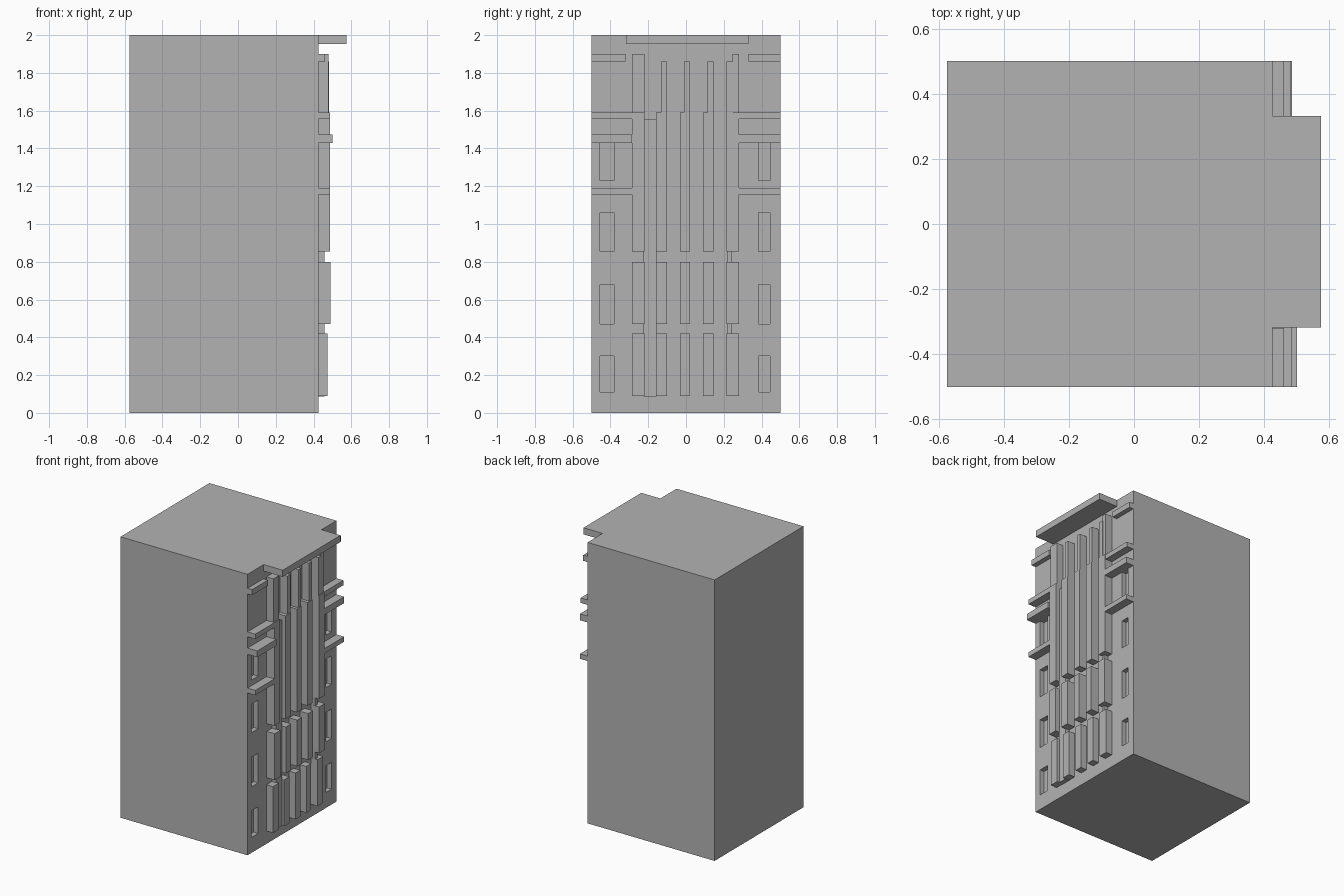
import bpy
import bmesh

if "Cube" in bpy.data.objects:
    bpy.data.objects.remove(bpy.data.objects["Cube"])

stone = bpy.data.materials.new("grey_stone")
stone.use_nodes = True
grey = (0.45, 0.45, 0.45, 1)
stone.diffuse_color = grey
stone.node_tree.nodes["Principled BSDF"].inputs["Base Color"].default_value = grey

FACE = 0.425   # x of the facade plane
SINK = 0.01    # how far added parts sink into the wall


def boxes(name, spans):
    """One object made of boxes given as (x0, x1, y0, y1, z0, z1)."""
    bm = bmesh.new()
    for x0, x1, y0, y1, z0, z1 in spans:
        cube = bmesh.ops.create_cube(bm, size=1)["verts"]
        for v in cube:
            v.co = (x0 if v.co.x < 0 else x1,
                    y0 if v.co.y < 0 else y1,
                    z0 if v.co.z < 0 else z1)
    mesh = bpy.data.meshes.new(name)
    bm.to_mesh(mesh)
    bm.free()
    mesh.materials.append(stone)
    obj = bpy.data.objects.new(name, mesh)
    bpy.context.collection.objects.link(obj)
    return obj


def on_wall(out, y0, y1, z0, z1):
    return (FACE - SINK, out, y0, y1, z0, z1)


# Main block with window recesses cut into the facade
body = boxes("building_block", [(-0.575, FACE, -0.5, 0.5, 0, 2)])
window_rows = [(0.11, 0.30), (0.47, 0.68), (0.855, 1.06), (1.23, 1.43)]
window_columns = [(-0.455, -0.38), (0.385, 0.445)]
cutter = boxes("window_cutter", [(FACE - 0.035, FACE + 0.1, *col, *row)
                                 for col in window_columns for row in window_rows])
cutter.hide_render = True
cutter.hide_viewport = True
cut = body.modifiers.new("windows", "BOOLEAN")
cut.operation = "DIFFERENCE"
cut.solver = "EXACT"
cut.object = cutter

# Roof canopy
boxes("roof_canopy", [(FACE - SINK, 0.575, -0.318, 0.332, 1.953, 2)])

# Ledges on both sides: front reach, back reach, inner ends, heights
boxes("top_ledges", [on_wall(0.46, -0.5, -0.32, 1.86, 1.9),
                     on_wall(0.46, 0.33, 0.5, 1.86, 1.9)])
for name, reach_a, reach_b, z0, z1 in [
        ("upper_ledges", 0.486, 0.48, 1.555, 1.59),
        ("middle_ledges", 0.501, 0.486, 1.43, 1.475),
        ("lower_ledges", 0.486, 0.486, 1.155, 1.19)]:
    boxes(name, [on_wall(reach_a, -0.5, -0.285, z0, z1),
                 on_wall(reach_b, 0.28, 0.5, z0, z1)])

# Pilasters in stacked tiers
columns = [(-0.285, -0.22), (-0.16, -0.1), (-0.032, 0.022), (0.09, 0.145), (0.215, 0.28)]
for name, out, z0, z1 in [("bottom_pilasters", 0.475, 0.09, 0.42),
                          ("lower_pilasters", 0.489, 0.47, 0.8),
                          ("tall_pilasters", 0.486, 0.855, 1.59)]:
    boxes(name, [on_wall(out, *col, z0, z1) for col in columns])

# Upper tier: full-height outer pair, slimmer inner ones
boxes("outer_top_pilasters", [on_wall(0.478, -0.285, -0.22, 1.58, 1.9),
                              on_wall(0.478, 0.245, 0.28, 1.58, 1.9)])
boxes("inner_top_pilasters", [on_wall(0.482, b - 0.032, b, 1.58, 1.86)
                              for a, b in columns[1:4]]
      + [on_wall(0.482, 0.215, 0.25, 1.58, 1.86)])

# Shallow strips joining the tiers
boxes("joining_strips", [on_wall(0.457, -0.225, -0.155, 0.088, 1.555),
                         on_wall(0.457, 0.216, 0.24, 0.42, 1.06)])
